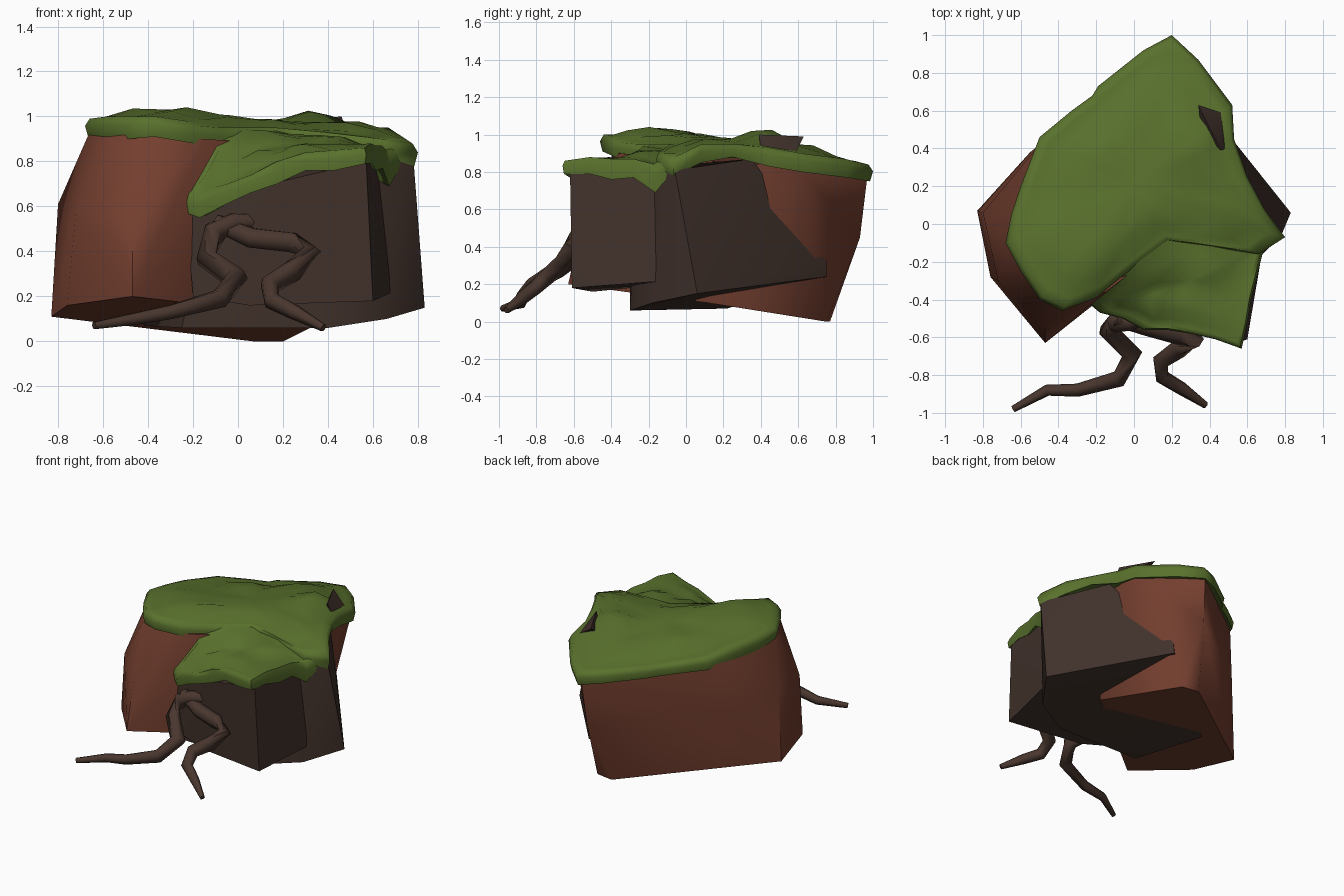
import bpy, bmesh, math
from mathutils import Vector

cube = bpy.data.objects.get("Cube")
if cube:
    bpy.data.objects.remove(cube, do_unlink=True)


def material(name, colour):
    mat = bpy.data.materials.new(name)
    mat.use_nodes = True
    mat.diffuse_color = (*colour, 1)
    shader = next(n for n in mat.node_tree.nodes if n.type == "BSDF_PRINCIPLED")
    shader.inputs["Base Color"].default_value = (*colour, 1)
    shader.inputs["Roughness"].default_value = 0.9
    return mat


red_rock = material("red brown rock", (0.175, 0.05, 0.029))
dark_rock = material("dark brown rock", (0.052, 0.031, 0.024))
root_bark = material("root bark", (0.066, 0.037, 0.027))
grass_green = material("grass green", (0.1, 0.165, 0.026))


def finish(name, bm, mat, angle):
    bmesh.ops.recalc_face_normals(bm, faces=bm.faces)
    mesh = bpy.data.meshes.new(name)
    bm.to_mesh(mesh)
    bm.free()
    mesh.materials.append(mat)
    obj = bpy.data.objects.new(name, mesh)
    bpy.context.collection.objects.link(obj)
    bpy.ops.object.select_all(action="DESELECT")
    obj.select_set(True)
    bpy.context.view_layer.objects.active = obj
    bpy.ops.object.shade_smooth_by_angle(angle=math.radians(angle))
    return obj


def rock(name, corners, mat):
    """Faceted boulder: convex hull of a few corner points."""
    bm = bmesh.new()
    for corner in corners:
        bm.verts.new(corner)
    hull = bmesh.ops.convex_hull(bm, input=bm.verts)
    loose = {v for v in hull["geom_interior"] if isinstance(v, bmesh.types.BMVert)}
    bmesh.ops.delete(bm, geom=list(loose), context="VERTS")
    bmesh.ops.dissolve_limit(bm, angle_limit=math.radians(4),
                             verts=bm.verts, edges=bm.edges)
    return finish(name, bm, mat, 50)


def blend_height(x, y, controls):
    """Inverse distance blend of the control heights."""
    total = weight_sum = 0
    for cx, cy, cz in controls:
        weight = 1 / ((x - cx) ** 2 + (y - cy) ** 2 + 0.0004) ** 1.5
        total += weight * cz
        weight_sum += weight
    return total / weight_sum


def grass(name, centre, rim, bumps):
    """Turf sheet: rings from the centre to the rim, a hanging lip, and an underside."""
    bm = bmesh.new()
    controls = [(x, y, top) for x, y, top, low in rim] + bumps
    cx, cy = centre

    def ring(scale, height):
        verts = []
        for x, y, top, low in rim:
            px, py = cx + (x - cx) * scale, cy + (y - cy) * scale
            verts.append(bm.verts.new((px, py, height(px, py, top, low))))
        return verts

    def surface(x, y, top, low):
        return blend_height(x, y, controls)

    rings = [ring(s, surface) for s in (0.2, 0.4, 0.6, 0.78, 0.9)]
    rings.append(ring(0.97, lambda x, y, top, low: top))
    rings.append(ring(1.0, lambda x, y, top, low: top * 0.6 + low * 0.4))
    rings.append(ring(0.98, lambda x, y, top, low: low))
    rings.append(ring(0.88, lambda x, y, top, low: low + 0.02))
    rings.append(ring(0.5, lambda x, y, top, low: surface(x, y, top, low) - 0.08))
    count = len(rim)
    for inner, outer in zip(rings, rings[1:]):
        for i in range(count):
            j = (i + 1) % count
            bm.faces.new((inner[i], inner[j], outer[j], outer[i]))
    middle = bm.verts.new((cx, cy, blend_height(cx, cy, controls)))
    for i in range(count):
        bm.faces.new((middle, rings[0][i], rings[0][(i + 1) % count]))
    bm.faces.new(rings[-1])
    return finish(name, bm, grass_green, 75)


def root(name, path, sides=6):
    """Crooked tapering tube; each path point is x, y, z, radius."""
    bm = bmesh.new()
    points = [Vector(p[:3]) for p in path]
    rings = []
    for i, p in enumerate(points):
        ahead = points[min(i + 1, len(points) - 1)] - points[max(i - 1, 0)]
        turn = ahead.to_track_quat("Z", "Y")
        loop = []
        for k in range(sides):
            a = math.tau * k / sides
            offset = Vector((math.cos(a), math.sin(a), 0)) * path[i][3]
            loop.append(bm.verts.new(p + turn @ offset))
        rings.append(loop)
    for a, b in zip(rings, rings[1:]):
        for k in range(sides):
            n = (k + 1) % sides
            bm.faces.new((a[k], a[n], b[n], b[k]))
    bm.faces.new(rings[0])
    bm.faces.new(rings[-1])
    return finish(name, bm, root_bark, 65)


# Large red boulder at the back and on one side
rock("red_boulder", [
    (-.66, -.1, .93), (-.5, -.38, .92), (-.15, -.36, .9), (.18, .97, .78),
    (.5, .6, .83), (-.5, .42, .88), (.45, .1, .86),
    (-.8, .06, .61), (-.72, -.3, .58), (-.47, -.55, .55), (-.19, -.4, .5),
    (.16, .93, .45), (-.55, .38, .5),
    (-.83, .07, .11), (-.76, -.28, .16), (-.47, -.63, .2), (-.2, -.4, .2),
    (.07, .77, 0), (.2, .75, 0), (.4, .12, .1)], red_rock)

# Dark boulders: front block and the wider block on the left side
rock("dark_front_boulder", [
    (-.23, -.4, .57), (-.2, -.43, .2), (.05, -.5, .16), (.6, -.61, .18),
    (.57, -.62, .8), (.1, -.53, .69), (0, -.38, .7), (.62, -.15, .8),
    (.69, -.08, .22), (0, -.1, .2), (.1, -.1, .8)], dark_rock)
rock("dark_side_boulder", [
    (-.25, -.28, .06), (.4, -.3, .06), (.66, -.18, .1), (.83, .06, .15),
    (.27, .75, .24), (.28, .75, .32), (.51, .35, .72), (.51, .35, .87),
    (.78, -.06, .81), (.5, -.25, .82), (-.15, -.3, .5), (-.42, .22, .07)], dark_rock)

# Small dark ledge breaking through the turf
rock("dark_ledge", [
    (.34, .63, .99), (.46, .39, 1), (.49, .4, .92), (.46, .59, .91),
    (.36, .48, .9)], dark_rock)

# Grass: rim points are x, y, top height, lip height
grass("grass_cap", (0, .2), [
    (-.68, -.1, .99, .91), (-.65, .05, .98, .88), (-.6, .2, .97, .86),
    (-.5, .46, .93, .84), (-.33, .6, .9, .82), (-.22, .68, .88, .8),
    (-.19, .73, .88, .8), (.05, .92, .86, .77), (.2, 1, .84, .75),
    (.34, .87, .87, .77), (.52, .63, .9, .8), (.53, .45, .93, .83),
    (.6, .25, .95, .88), (.69, .08, .95, .85), (.8, -.07, .88, .78),
    (.66, -.16, .9, .82), (.4, -.12, .93, .84), (.18, -.09, .95, .85),
    (-.08, -.29, .95, .86), (-.2, -.39, .96, .88), (-.38, -.46, 1, .91),
    (-.5, -.4, 1.0, .9), (-.6, -.25, 1.0, .91)],
    [(-.25, -.25, 1.05), (-.45, -.1, 1.04), (-.1, 0, 1.01), (.1, .1, .99),
     (.34, .42, 1.03), (.1, .6, .95), (-.2, .35, .98), (.5, .1, .98)])
grass("grass_front_lobe", (.3, -.3), [
    (.2, .04, .94, .83), (0, -.18, .95, .8), (-.12, -.32, .87, .7),
    (-.24, -.42, .66, .57), (-.18, -.47, .65, .55), (-.06, -.5, .7, .61),
    (.05, -.56, .74, .66), (.17, -.56, .8, .7), (.3, -.58, .84, .76),
    (.43, -.61, .85, .76), (.57, -.66, .86, .79), (.6, -.52, .88, .79),
    (.62, -.4, .87, .76), (.65, -.28, .87, .77), (.68, -.16, .84, .69),
    (.74, -.08, .89, .79), (.45, .05, .94, .83)],
    [(.1, -.4, .85), (.3, -.43, .88), (.5, -.5, .88), (.4, -.2, .92), (.12, -.2, .94)])

# Roots hanging from the front boulder
root("right_root", [
    (.08, -.47, .53, .04), (-.02, -.52, .53, .045), (-.1, -.52, .49, .055),
    (-.14, -.56, .37, .05), (-.01, -.69, .28, .055), (-.08, -.82, .19, .045),
    (-.3, -.88, .13, .035), (-.46, -.88, .1, .03), (-.64, -.98, .07, .018)])
root("left_root", [
    (-.1, -.5, .53, .04), (.06, -.54, .46, .05), (.24, -.59, .44, .05),
    (.32, -.61, .4, .05), (.24, -.66, .31, .05), (.14, -.73, .25, .045),
    (.15, -.81, .18, .04), (.25, -.87, .13, .035), (.38, -.96, .06, .018)])
